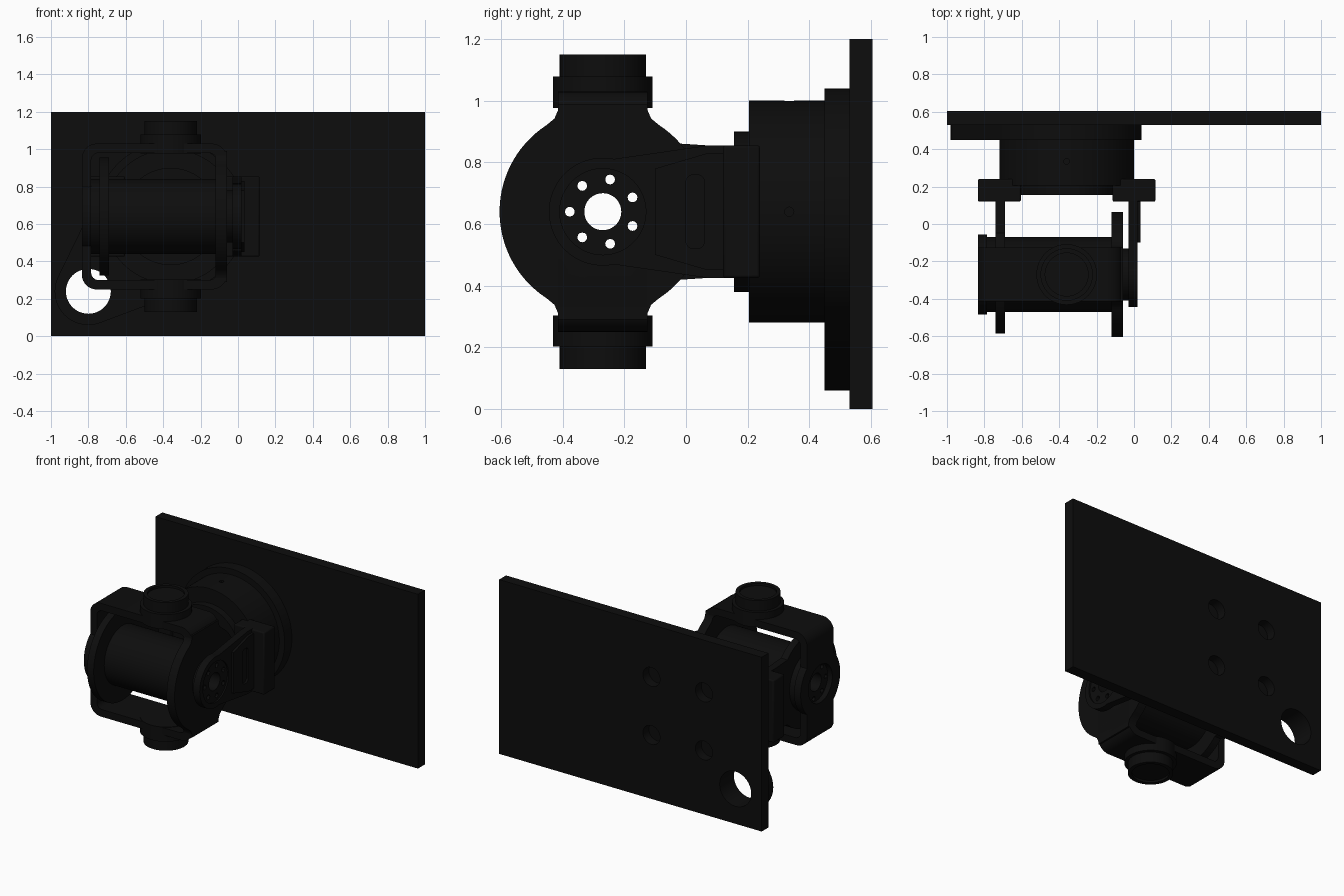
import bpy, bmesh
from math import sin, cos, radians, atan2, acos, degrees, hypot

if "Cube" in bpy.data.objects:
    bpy.data.objects.remove(bpy.data.objects["Cube"])

black = bpy.data.materials.new("matte black")
black.use_nodes = True
COLOR = (0.004, 0.004, 0.004, 1)
black.diffuse_color = COLOR
black.node_tree.nodes["Principled BSDF"].inputs["Base Color"].default_value = COLOR

CX, CZ = -0.36, 0.64      # axis of the round mount
CY = -0.27                # axis of the tilting drum
PLACE = {"X": lambda a, u, v: (a, u, v),
         "Y": lambda a, u, v: (u, a, v),
         "Z": lambda a, u, v: (u, v, a)}


def arc(u, v, r, start=0, end=360, n=64):
    steps = n if end - start == 360 else n + 1
    angles = [radians(start + (end - start) * i / n) for i in range(steps)]
    return [(u + r * cos(t), v + r * sin(t)) for t in angles]


def rect(u0, u1, v0, v1, r=0.0):
    if not r:
        return [(u0, v0), (u1, v0), (u1, v1), (u0, v1)]
    corners = [(u1 - r, v1 - r), (u0 + r, v1 - r), (u0 + r, v0 + r), (u1 - r, v0 + r)]
    return [p for i, (u, v) in enumerate(corners) for p in arc(u, v, r, i * 90, i * 90 + 90, 8)]


def prism(name, profile, axis, lo, hi, bevel=0.0):
    """Extrude a 2D outline along an axis."""
    bm = bmesh.new()
    rings = [[bm.verts.new(PLACE[axis](a, u, v)) for u, v in profile] for a in (lo, hi)]
    for ring in rings:
        bm.faces.new(ring)
    n = len(profile)
    for i in range(n):
        j = (i + 1) % n
        bm.faces.new((rings[0][i], rings[0][j], rings[1][j], rings[1][i]))
    bmesh.ops.recalc_face_normals(bm, faces=bm.faces)
    mesh = bpy.data.meshes.new(name)
    bm.to_mesh(mesh)
    bm.free()
    mesh.materials.append(black)
    ob = bpy.data.objects.new(name, mesh)
    bpy.context.collection.objects.link(ob)
    if bevel:
        mod = ob.modifiers.new("edge", "BEVEL")
        mod.width, mod.segments, mod.limit_method = bevel, 2, "ANGLE"
    return ob


def cut(ob, cutters):
    """Subtract the cutters, then discard them."""
    bpy.context.view_layer.objects.active = ob
    for c in cutters:
        mod = ob.modifiers.new("cut", "BOOLEAN")
        mod.operation, mod.solver, mod.object = "DIFFERENCE", "EXACT", c
        bpy.ops.object.modifier_apply(modifier=mod.name)
        bpy.data.objects.remove(c)
    return ob


def drill(axis, u, v, r, lo, hi, n=32):
    return prism("cutter", arc(u, v, r, n=n), axis, lo, hi)


def bores():
    """Central bore and the ring of seven small holes along the drum axis."""
    holes = [drill("X", CY, CZ, 0.06, -1.2, 0.5, 48)]
    for u, v in arc(CY, CZ, 0.107, 180, 540, 7):
        holes.append(drill("X", u, v, 0.016, -1.2, 0.5, 12))
    return holes


# Back plate with large corner hole and four screw holes
plate = prism("back_plate", rect(-1, 1, 0, 1.2), "Y", 0.53, 0.605)
screws = [drill("Y", CX + sx * 0.2, CZ + sz * 0.2, 0.065, 0.54, 0.7)
          for sx in (-1, 1) for sz in (-1, 1)]
cut(plate, [drill("Y", -0.8, 0.24, 0.12, 0.3, 0.8, 48)] + screws)

# Mount flange: big disc blended into the ring around the corner hole
dx, dz = -0.8 - CX, 0.24 - CZ
heading = degrees(atan2(dz, dx)) % 360
spread = degrees(acos((0.4 - 0.18) / hypot(dx, dz)))
outline = (arc(CX, CZ, 0.4, heading + spread - 360, heading - spread) +
           arc(-0.8, 0.24, 0.18, heading - spread, heading + spread, 32))
flange = prism("mount_flange", outline, "Y", 0.45, 0.53)
cut(flange, [drill("Y", -0.8, 0.24, 0.12, 0.3, 0.8, 48)])

# Round pan housing with four small radial set-screw holes
housing = prism("pan_housing", arc(CX, CZ, 0.36, n=96), "Y", 0.205, 0.45)
cut(housing, [drill("Z", CX, 0.335, 0.015, z, z + 0.06, 12) for z in (0.26, 0.96)] +
    [drill("X", 0.335, CZ, 0.015, x, x + 0.06, 12) for x in (-0.74, -0.02)])
prism("pan_rotor", arc(CX, CZ, 0.26), "Y", 0.155, 0.21)

# Yoke feet clamped on the pan rotor
for side, x0, x1 in (("right", -0.835, -0.605), ("left", -0.115, 0.115)):
    prism(side + "_yoke_foot", rect(x0, x1, 0.425, 0.855), "Y", 0.12, 0.24, 0.008)

# Right yoke arm ends in a large disc, left arm in a small round end
big_arm = arc(CY, CZ, 0.315, 45, 315) + [(0.07, 0.425), (0.15, 0.425), (0.15, 0.855), (0.07, 0.855)]
cut(prism("right_yoke_arm", big_arm, "X", -0.74, -0.69), bores())
small_arm = arc(CY, CZ, 0.175, 78, 282) + [(0.07, 0.425), (0.15, 0.425), (0.15, 0.855), (0.07, 0.855)]
cut(prism("left_yoke_arm", small_arm, "X", -0.03, 0.02),
    bores() + [drill("X", CY, CZ, 0.14, 0.01, 0.1, 48)])

# Stiffening rib with a slot on the outside of the left arm
rib = prism("left_arm_rib", [(-0.1, 0.5), (0.07, 0.45), (0.12, 0.45), (0.12, 0.83),
                             (0.07, 0.83), (-0.1, 0.78)], "X", 0.01, 0.036)
cut(rib, [prism("cutter", rect(0.0, 0.06, 0.52, 0.76, 0.025), "X", 0.022, 0.1)])

# Tilt drum
cut(prism("tilt_drum", arc(CY, CZ, 0.2, n=96), "X", -0.8, -0.1), bores())
cut(prism("drum_hub", arc(CY, CZ, 0.14), "X", -0.11, -0.02), bores())

# Tilt frame: rounded strap loop round the drum
loop = prism("tilt_frame", rect(-0.835, -0.06, 0.25, 1.03, 0.08), "Y", CY - 0.145, CY + 0.145)
cut(loop, [prism("cutter", rect(-0.785, -0.115, 0.3, 0.98, 0.04), "Y", -0.7, 0.2)] + bores() +
    [drill("X", CY, CZ, 0.13, -1, -0.8, 48)])

# Round bearing plate on the right side of the frame
bearing = prism("frame_bearing_plate", arc(CY, CZ, 0.215), "X", -0.835, -0.785)
cut(bearing, bores() + [drill("X", CY, CZ, 0.13, -1, -0.8, 48)])

# Large round side plate, flared into the strap above and below
upper = [(0.18, 0.283), (0.157, 0.302), (0.145, 0.33), (0.145, 0.35)]
flare = [(CY + u, CZ + v) for u, v in upper]
flare += [(CY - u, CZ + v) for u, v in reversed(upper)]
lower = [(2 * CY - u, 2 * CZ - v) for u, v in flare]
side = (flare + arc(CY, CZ, 0.335, 124, 236, 40) + lower + arc(CY, CZ, 0.335, -56, 56, 40))
cut(prism("frame_side_plate", side, "X", -0.12, -0.06), bores())

# Bosses on top and bottom of the frame
for name, s in (("top", 1), ("bottom", -1)):
    boss = prism(name + "_boss", arc(CX, CY, 0.14), "Z", CZ + s * 0.34, CZ + s * 0.51)
    cut(boss, [drill("Z", CX, CY, 0.115, CZ + s * 0.495, CZ + s * 0.6, 48)])
    prism(name + "_boss_collar", arc(CX, CY, 0.162), "Z", CZ + s * 0.337, CZ + s * 0.438)

# Smooth the round walls, keep edges crisp
bpy.ops.object.select_all(action="DESELECT")
for ob in bpy.context.collection.objects:
    if ob.type == "MESH" and black.name in ob.data.materials:
        ob.select_set(True)
        bpy.context.view_layer.objects.active = ob
bpy.ops.object.shade_smooth_by_angle(angle=radians(30))
